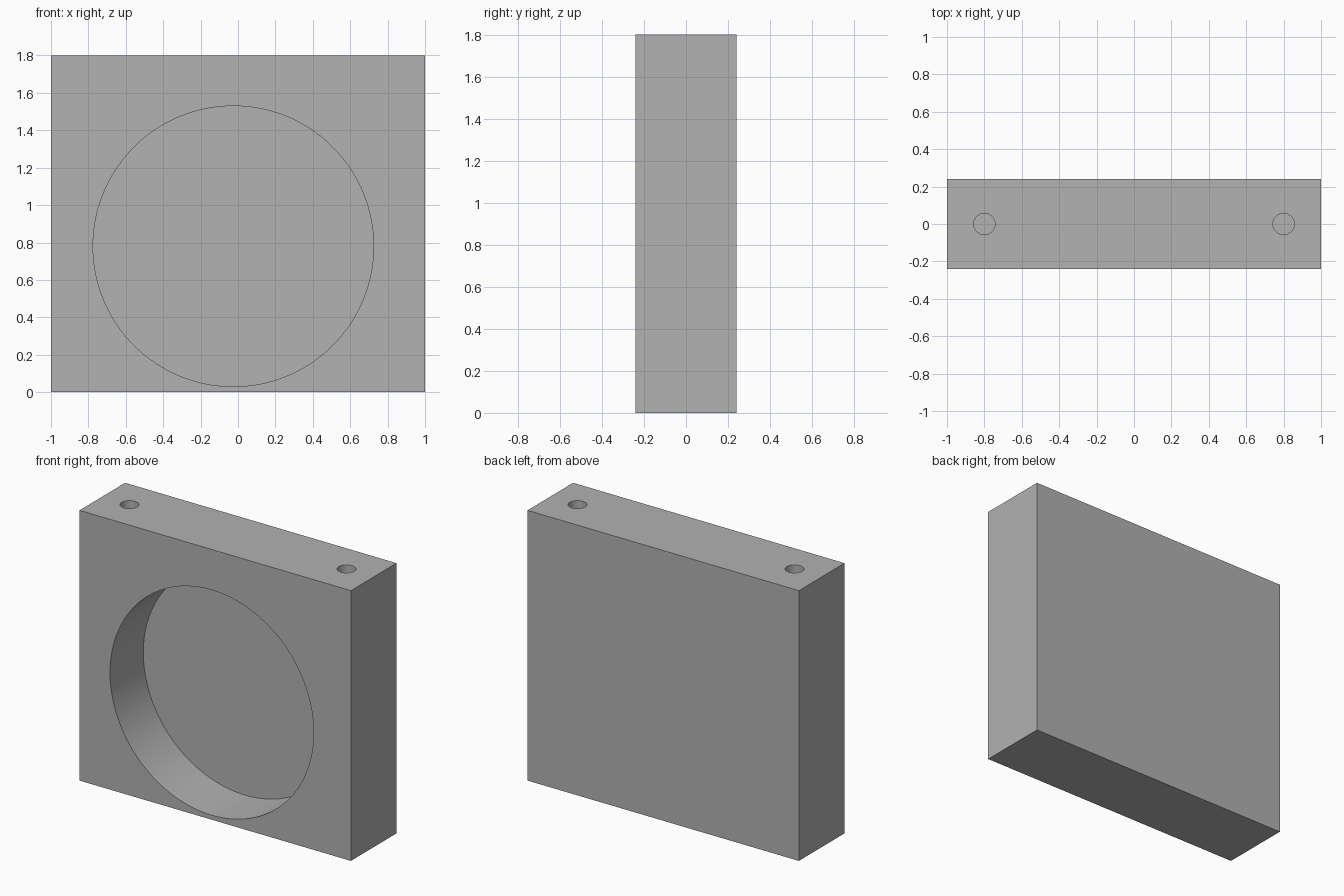
import bpy
import math

default = bpy.data.objects.get("Cube")
if default:
    bpy.data.objects.remove(default, do_unlink=True)

WIDTH, DEPTH, HEIGHT = 2.0, 0.48, 1.8
POCKET_DEPTH = 0.35
HOLE_DEPTH = 0.4
OVERSHOOT = 0.1

grey = bpy.data.materials.new("plain grey")
grey.use_nodes = True
grey.diffuse_color = (0.445, 0.445, 0.445, 1)
grey.node_tree.nodes["Principled BSDF"].inputs["Base Color"].default_value = grey.diffuse_color


def cutter(name, radius, length, location, rotation=(0, 0, 0), sides=128):
    bpy.ops.mesh.primitive_cylinder_add(vertices=sides, radius=radius, depth=length,
                                        location=location, rotation=rotation)
    obj = bpy.context.object
    obj.name = name
    obj.hide_render = True
    obj.data.materials.append(grey)
    return obj


# Solid block
bpy.ops.mesh.primitive_cube_add(size=1, location=(0, 0, HEIGHT / 2))
block = bpy.context.object
block.name = "block"
block.scale = (WIDTH, DEPTH, HEIGHT)
bpy.ops.object.transform_apply(location=True, rotation=True, scale=True)
block.data.materials.append(grey)

# Round blind pocket in the front face
length = POCKET_DEPTH + OVERSHOOT
cutters = [cutter("pocket_cutter", 0.75, length,
                  (-0.025, -DEPTH / 2 + POCKET_DEPTH - length / 2, 0.78),
                  (math.pi / 2, 0, 0))]

# Pair of blind pin holes in the top face
length = HOLE_DEPTH + OVERSHOOT
for side, x in (("right", -0.8), ("left", 0.8)):
    cutters.append(cutter(side + "_hole_cutter", 0.057, length,
                          (x, 0, HEIGHT - HOLE_DEPTH + length / 2), sides=48))

# Cut everything out of the block, then drop the cutters
bpy.ops.object.select_all(action="DESELECT")
block.select_set(True)
bpy.context.view_layer.objects.active = block
for tool in cutters:
    cut = block.modifiers.new(tool.name, "BOOLEAN")
    cut.operation = "DIFFERENCE"
    cut.solver = "EXACT"
    cut.object = tool
    bpy.ops.object.modifier_apply(modifier=cut.name)
    bpy.data.objects.remove(tool, do_unlink=True)

bpy.ops.object.shade_smooth_by_angle(angle=math.radians(30))
